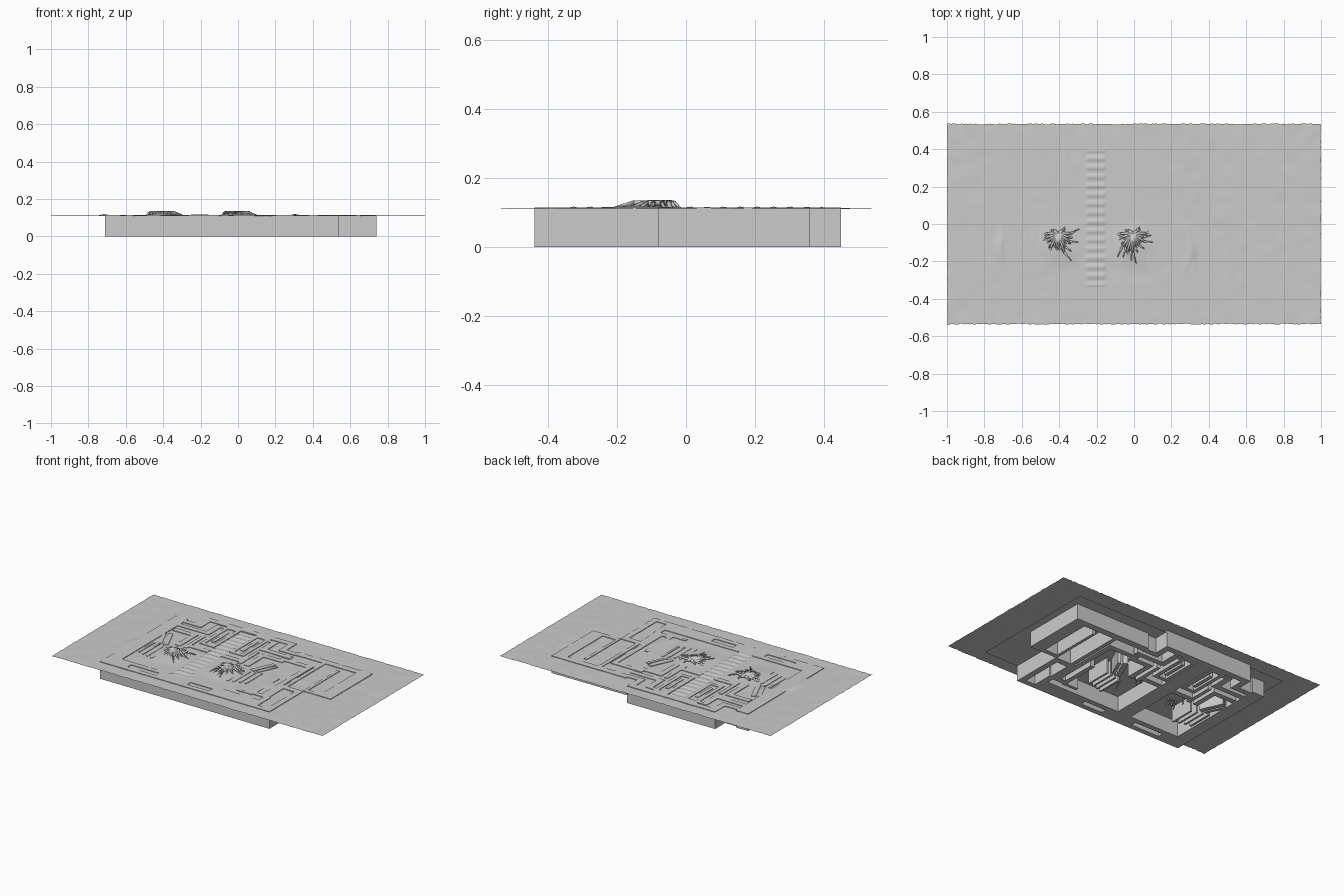
import bpy, bmesh, math, random
from mathutils import Vector, Matrix, noise

if "Cube" in bpy.data.objects:
    bpy.data.objects.remove(bpy.data.objects["Cube"])

random.seed(4)
AXIS = -0.206          # symmetry line of the labyrinth
TOP = 0.115            # wall tops, just proud of the ground sheet


def finish(bm, name, smooth=False):
    mesh = bpy.data.meshes.new(name)
    bm.to_mesh(mesh)
    bm.free()
    ob = bpy.data.objects.new(name, mesh)
    bpy.context.collection.objects.link(ob)
    if smooth:
        for p in mesh.polygons:
            p.use_smooth = True
    return ob


def box(bm, x0, y0, x1, y1, z0=0.0, z1=TOP, turn=0.0):
    m = (Matrix.Translation(((x0 + x1) / 2, (y0 + y1) / 2, (z0 + z1) / 2))
         @ Matrix.Rotation(turn, 4, 'Z')
         @ Matrix.Diagonal((abs(x1 - x0), abs(y1 - y0), z1 - z0, 1)))
    bmesh.ops.create_cube(bm, size=1, matrix=m)


def walls(name, rects, mirrored=False):
    bm = bmesh.new()
    for x0, y0, x1, y1, *turn in rects:
        t = turn[0] if turn else 0.0
        box(bm, x0, y0, x1, y1, turn=t)
        if mirrored:
            box(bm, 2 * AXIS - x1, y0, 2 * AXIS - x0, y1, turn=-t)
    return finish(bm, name)


def hump(x, y, cx, cy, rx, ry, h):
    return h * math.exp(-((x - cx) / rx) ** 2 - ((y - cy) / ry) ** 2)


# Ground sheet: noisy terrain with mounds, curved ridges and a stepped spine
bm = bmesh.new()
bmesh.ops.create_grid(bm, x_segments=200, y_segments=107, size=1,
                      matrix=Matrix.Diagonal((0.998, 0.535, 1, 1)))
for v in bm.verts:
    x, y = v.co.x, v.co.y
    z = 0.111 + 0.0015 * noise.noise(Vector((x * 14, y * 14, 0)))
    for s in (-1, 1):
        z += hump(x, y, AXIS + s * 0.2, -0.12, 0.10, 0.09, 0.010)
        ridge = AXIS + s * (0.46 + 0.05 * math.cos((y + 0.14) * 9))
        z += hump(x, y, ridge, -0.14, 0.025, 0.11, 0.008)
    if abs(x - AXIS) < 0.05 and -0.34 < y < 0.40:
        z = 0.114 + 0.003 * math.sin(y * 130)
    if v.is_boundary:
        v.co.x += random.uniform(-0.002, 0.002)
        v.co.y += random.uniform(-0.003, 0.003)
    v.co.z = z
finish(bm, "ground_sheet", True)

# Flat plate just under the ground sheet
bm = bmesh.new()
bmesh.ops.create_grid(bm, x_segments=1, y_segments=1, size=1,
                      matrix=Matrix.Translation((0, 0, 0.102)) @ Matrix.Diagonal((0.79, 0.44, 1, 1)))
finish(bm, "lower_plate")

# Outer ring wall, stepping around the plan
walls("outer_wall", [
    (-0.71, -0.44, -0.62, 0.36), (-0.71, -0.44, 0.54, -0.405),
    (0.50, -0.44, 0.54, -0.08), (0.42, -0.12, 0.54, -0.08),
    (-0.62, 0.31, -0.49, 0.345), (0.08, 0.31, 0.20, 0.345)])

# East wing
walls("east_wing", [
    (0.65, -0.08, 0.74, 0.36), (0.19, 0.315, 0.74, 0.36),
    (0.54, -0.08, 0.74, -0.05), (0.535, -0.08, 0.555, 0.28),
    (0.40, -0.08, 0.425, 0.32)])

# Top hall
walls("top_hall", [
    (-0.53, 0.41, 0.12, 0.45), (-0.53, 0.31, -0.49, 0.45), (0.08, 0.31, 0.12, 0.45)])

# Central spine
walls("spine", [(-0.256, -0.36, -0.156, 0.43)]).scale.z = 0.97

# Mirrored slot chambers beside the spine
walls("slot_chamber", [
    (-0.150, 0.13, -0.125, 0.41), (-0.07, 0.13, -0.045, 0.41),
    (-0.150, 0.12, -0.045, 0.145), (-0.150, 0.385, -0.045, 0.41),
    (-0.108, 0.18, -0.085, 0.34)], True)

# Mirrored nested corner walls
walls("corner_wall", [
    (-0.02, 0.25, 0.21, 0.285), (-0.02, 0.25, 0.02, 0.40), (-0.045, 0.375, 0.02, 0.40),
    (0.03, 0.18, 0.20, 0.215), (0.03, 0.02, 0.065, 0.215),
    (-0.02, 0.02, 0.005, 0.22), (-0.156, 0.04, -0.02, 0.075),
    (0.13, -0.02, 0.16, 0.14, -0.42), (0.17, -0.02, 0.19, 0.12, -0.42)], True)

# East inner wall
walls("east_inner_wall", [
    (0.16, 0.205, 0.39, 0.24), (0.355, -0.08, 0.39, 0.24),
    (0.355, -0.27, 0.42, -0.08), (0.29, -0.29, 0.42, -0.255),
    (0.29, -0.27, 0.32, -0.02), (0.20, -0.30, 0.31, -0.28)])

# Base band with two slots left open
walls("base_band", [
    (-0.62, -0.37, 0.42, -0.335), (-0.62, -0.41, -0.53, -0.335),
    (-0.32, -0.41, -0.09, -0.335), (0.07, -0.41, 0.42, -0.36),
    (0.39, -0.41, 0.43, -0.27)])

# Thin comb fins beside each mound
walls("comb_fin", [(0.07 + i * 0.037, -0.22 + 0.01 * i, 0.083 + i * 0.037, -0.05 + 0.01 * i)
                   for i in range(4)], True)

# Root-like fans spreading from the mounds
bm = bmesh.new()
for side in (-1, 1):
    c = Vector((AXIS + side * 0.2, -0.05, 0.126))
    for i in range(19):
        a = math.radians(-205 + i * 12.8)
        r = random.uniform(0.09, 0.15) if math.sin(a) < 0 else 0.05
        low = random.choice((0.114, 0.112, 0.06))
        mid = c + Vector((math.cos(a) * r * 0.5, math.sin(a) * r * 0.75, 0.002))
        end = Vector((c.x + math.cos(a + 0.15) * r * 0.85, c.y + math.sin(a + 0.15) * r * 1.2, low))
        for p, q, r1, r2 in ((c, mid, 0.010, 0.007), (mid, end, 0.007, 0.002)):
            d = q - p
            m = Matrix.Translation((p + q) / 2) @ d.to_track_quat('Z', 'Y').to_matrix().to_4x4()
            bmesh.ops.create_cone(bm, cap_ends=True, segments=6, radius1=r1, radius2=r2,
                                  depth=d.length, matrix=m)
finish(bm, "root_fan", True)
